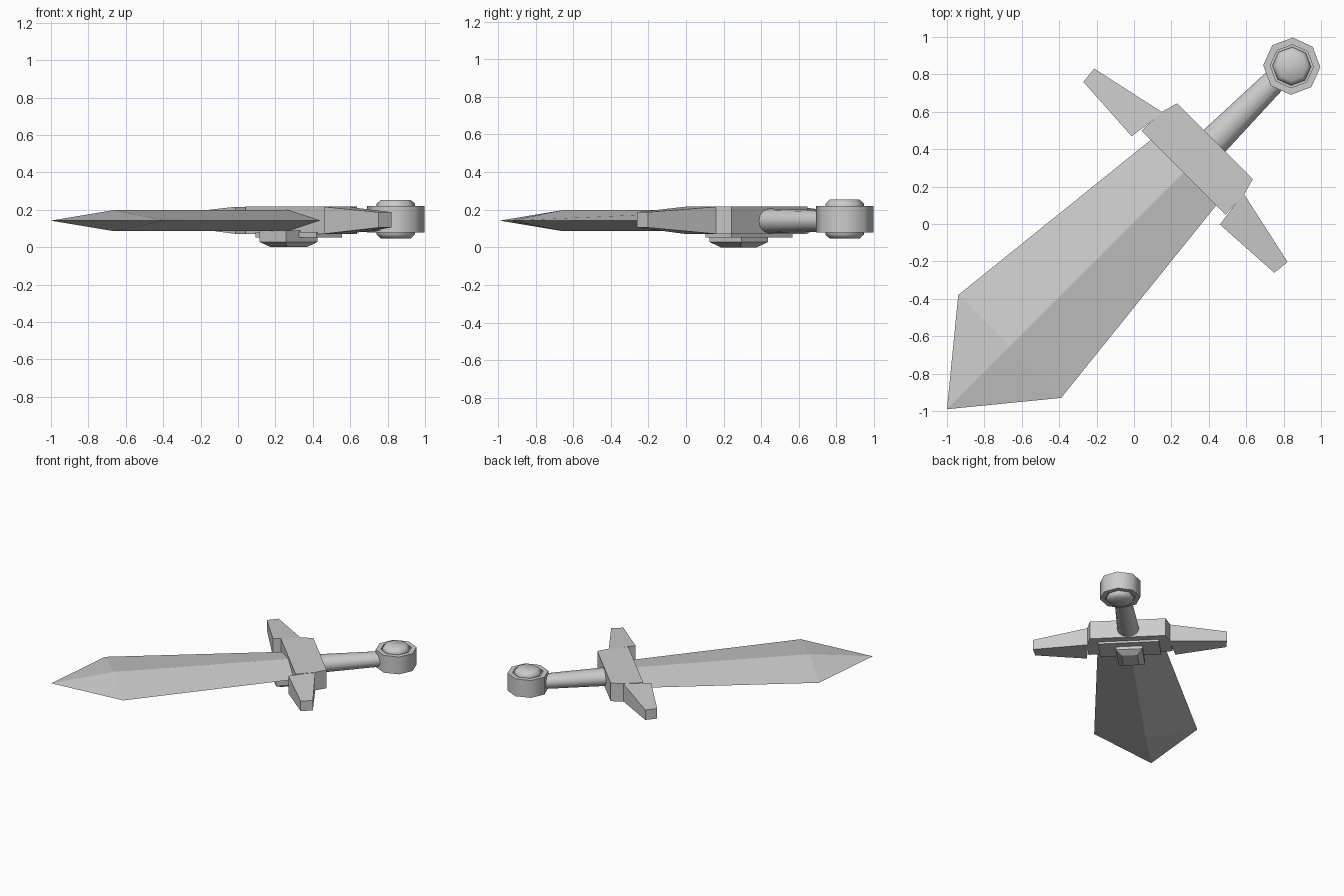
import bpy, bmesh, math
from mathutils import Matrix, Vector

if "Cube" in bpy.data.objects:
    bpy.data.objects.remove(bpy.data.objects["Cube"])

# Sword space: x runs from tip to pommel, y across the guard; turned 45 degrees in the end
TURN = Matrix.Rotation(math.radians(45), 4, 'Z')
MID = 0.007          # sideways offset of the blade line


def loft(name, rings, smooth=False):
    """Skin a list of equal-length point rings and cap both ends."""
    bm = bmesh.new()
    rows = [[bm.verts.new(TURN @ Vector(p)) for p in r] for r in rings]
    n = len(rows[0])
    for a, b in zip(rows, rows[1:]):
        for i in range(n):
            j = (i + 1) % n
            bm.faces.new((a[i], a[j], b[j], b[i]))
    bm.faces.new(rows[0])
    bm.faces.new(rows[-1])
    bmesh.ops.remove_doubles(bm, verts=bm.verts, dist=1e-5)
    bmesh.ops.recalc_face_normals(bm, faces=bm.faces)
    mesh = bpy.data.meshes.new(name)
    bm.to_mesh(mesh)
    bm.free()
    ob = bpy.data.objects.new(name, mesh)
    bpy.context.collection.objects.link(ob)
    if smooth:
        bpy.ops.object.select_all(action='DESELECT')
        bpy.context.view_layer.objects.active = ob
        ob.select_set(True)
        bpy.ops.object.shade_smooth_by_angle(angle=math.radians(50))
    return ob


def rect(x0, x1, half, z):
    return [(x0, MID - half, z), (x1, MID - half, z),
            (x1, MID + half, z), (x0, MID + half, z)]


def diamond(x, half, thick):
    return [(x, MID + half, 0.142), (x, MID, 0.142 + thick),
            (x, MID - half, 0.142), (x, MID, 0.142 - thick)]


# Blade: diamond section flaring to wide shoulders, then a point
loft("blade", [diamond(0.45, 0.24, 0.056), diamond(-0.933, 0.389, 0.056),
               diamond(-1.407, 0.0002, 0.0002)])

# Guard block, a trapezoid in plan
block = [(0.38, 0.318), (0.53, 0.311), (0.62, 0.286),
         (0.62, -0.286), (0.53, -0.311), (0.38, -0.318)]
loft("guard_block", [[(x, MID + y, z) for x, y in block] for z in (0.07, 0.218)])

# Guard arms, swept toward the blade and tapering
for side, label in ((1, "left"), (-1, "right")):
    rings = []
    for (xa, ya), (xb, yb), lo, hi in (
            ((0.323, 0.334), (0.53, 0.305), 0.071, 0.216),
            ((0.346, 0.722), (0.437, 0.731), 0.105, 0.187)):
        ya, yb = MID + side * ya, MID + side * yb
        rings.append([(xa, ya, lo), (xb, yb, lo), (xb, yb, hi), (xa, ya, hi)])
    loft("guard_arm_" + label, rings)

# Plate and bevelled stud under the guard
loft("guard_plate", [rect(0.37, 0.565, 0.23, 0.08), rect(0.37, 0.565, 0.23, 0.053)])
loft("guard_stud", [rect(0.27, 0.51, 0.1, 0.09), rect(0.27, 0.51, 0.1, 0.028),
                    rect(0.315, 0.465, 0.06, 0.0)])


# Grip: slightly flattened tapering cylinder
def oval(x, ry, rz):
    return [(x, 0.01 + ry * math.cos(a), 0.14 + rz * math.sin(a))
            for a in (math.tau * i / 12 for i in range(12))]


loft("grip", [oval(0.6, 0.083, 0.066), oval(1.12, 0.062, 0.055)], smooth=True)

# Pommel: eight-sided drum with a raised button above and below
half = [(0.08, 0.103), (0.103, 0.082), (0.103, 0.062), (0.115, 0.062),
        (0.115, 0.071), (0.153, 0.071)]
profile = half + [(r, -h) for r, h in reversed(half)]
loft("pommel", [[(1.193 + r * math.cos(a), r * math.sin(a), 0.15 + h)
                 for a in (math.radians(43 + 45 * i) for i in range(8))]
                for r, h in profile], smooth=True)
